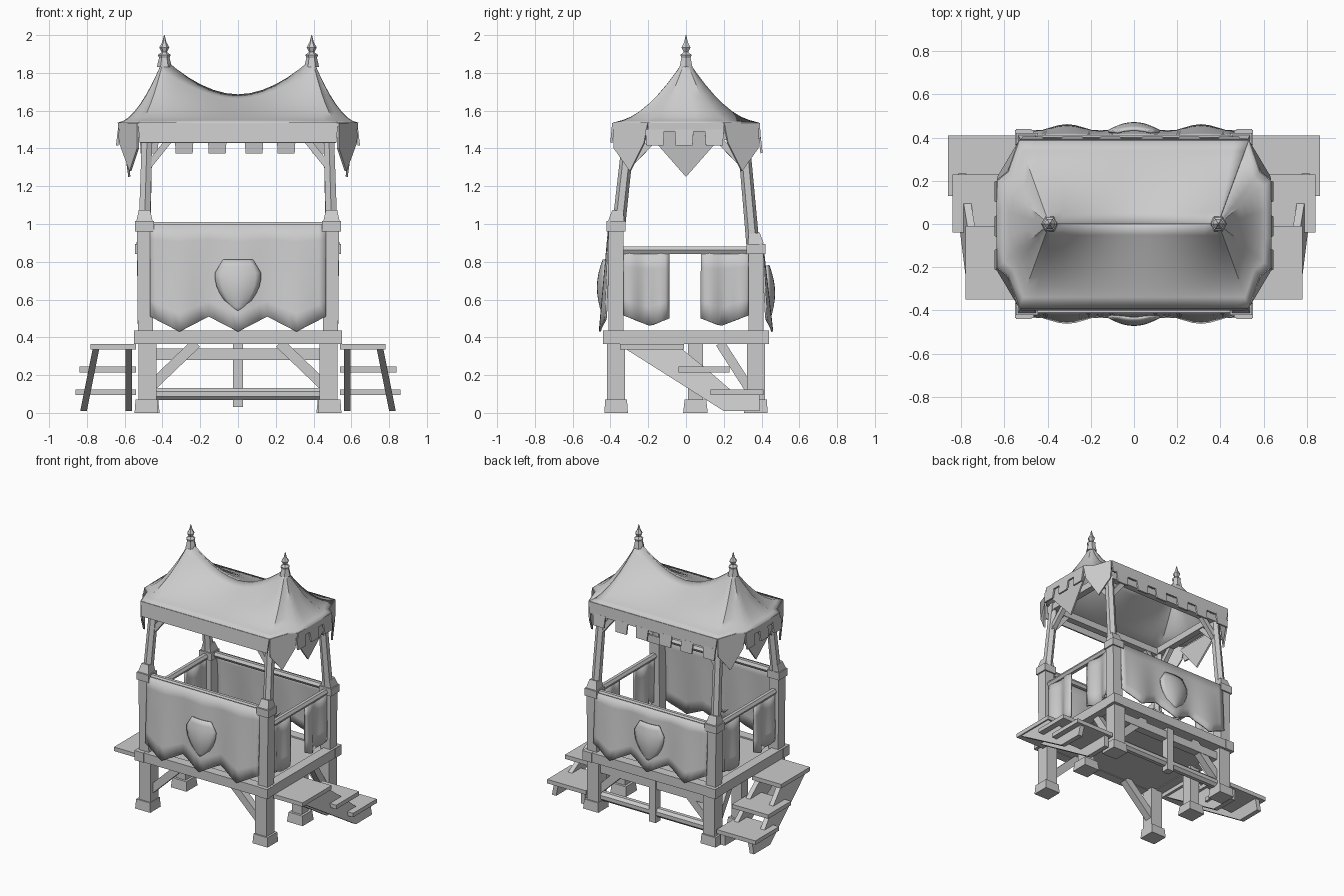
import bpy, bmesh, math
from mathutils import Vector

cube = bpy.data.objects.get("Cube")
if cube:
    bpy.data.objects.remove(cube, do_unlink=True)

grey = bpy.data.materials.new("plain grey")
grey.use_nodes = True
grey.diffuse_color = (0.6, 0.6, 0.6, 1)
grey.node_tree.nodes["Principled BSDF"].inputs["Base Color"].default_value = (0.6, 0.6, 0.6, 1)


def build(name, verts, faces, thick=0, smooth=False):
    """Mesh object from points; thick > 0 turns a sheet into cloth."""
    mesh = bpy.data.meshes.new(name)
    mesh.from_pydata([tuple(v) for v in verts], [], faces)
    bm = bmesh.new()
    bm.from_mesh(mesh)
    bmesh.ops.recalc_face_normals(bm, faces=bm.faces)
    bm.to_mesh(mesh)
    bm.free()
    mesh.materials.append(grey)
    obj = bpy.data.objects.new(name, mesh)
    bpy.context.collection.objects.link(obj)
    if thick:
        mod = obj.modifiers.new("thickness", 'SOLIDIFY')
        mod.thickness = thick
        mod.offset = 0
    if smooth:
        bpy.ops.object.select_all(action='DESELECT')
        obj.select_set(True)
        bpy.context.view_layer.objects.active = obj
        bpy.ops.object.shade_smooth_by_angle(angle=math.radians(40))
    return obj


def loft(name, rings, smooth=False):
    """Closed solid through rings of equal point count."""
    n = len(rings[0])
    verts = [p for r in rings for p in r]
    faces = [(a * n + i, a * n + (i + 1) % n, a * n + n + (i + 1) % n, a * n + n + i)
             for a in range(len(rings) - 1) for i in range(n)]
    faces += [tuple(range(n)), tuple(range(len(verts) - n, len(verts)))]
    return build(name, verts, faces, smooth=smooth)


def beam(name, a, b, w, w2=None, sides=4):
    """Straight timber from a to b, w wide, tapering to w2."""
    a, b = Vector(a), Vector(b)
    d = (b - a).normalized()
    u = d.cross(Vector((0, 1, 0)) if abs(d.y) < 0.9 else Vector((1, 0, 0))).normalized()
    v = d.cross(u)
    rings = []
    for p, size in ((a, w), (b, w2 or w)):
        r = size / 2 / math.cos(math.pi / sides)
        angles = [(i + 0.5) * 2 * math.pi / sides for i in range(sides)]
        rings.append([p + r * (u * math.cos(t) + v * math.sin(t)) for t in angles])
    return loft(name, rings, smooth=sides > 4)


def box(name, x, y, z):
    """Box given by its (low, high) range on each axis."""
    return loft(name, [[(x[0], y[0], h), (x[1], y[0], h), (x[1], y[1], h), (x[0], y[1], h)] for h in z])


def grid(name, point, nu, nv, thick=0.012):
    """Cloth sheet sampled from point(u, v), both from 0 to 1."""
    verts = [point(i / nu, j / nv) for j in range(nv + 1) for i in range(nu + 1)]
    faces = [(j * (nu + 1) + i, j * (nu + 1) + i + 1, (j + 1) * (nu + 1) + i + 1, (j + 1) * (nu + 1) + i)
             for j in range(nv) for i in range(nu)]
    return build(name, verts, faces, thick, True)


def panel(name, pts):
    return build(name, pts, [tuple(range(len(pts)))], 0.012)


# Platform
box("platform_floor", (-0.52, 0.52), (-0.41, 0.41), (0.37, 0.425))
for s in (-1, 1):
    beam("platform_long_edge", (-0.55, s * 0.4, 0.4), (0.55, s * 0.4, 0.4), 0.07)
    beam("platform_short_edge", (s * 0.51, -0.44, 0.4), (s * 0.51, 0.44, 0.4), 0.072)

# Legs, posts and their collars
for sx in (-1, 1):
    for sy in (-1, 1):
        top = 1.0 if sy < 0 else 0.88
        x, y = sx * 0.49, sy * 0.37
        beam("foot", (sx * 0.485, y, 0), (sx * 0.485, y, 0.07), 0.125, 0.115)
        beam("leg", (sx * 0.48, y, 0.05), (sx * 0.48, y, 0.38), 0.095)
        beam("lower_post", (x, y, 0.4), (sx * 0.495, y, top), 0.08)
        beam("post_collar", (sx * 0.495, y, top - 0.04), (sx * 0.495, y, top + 0.015), 0.1)
        beam("collar_taper", (sx * 0.495, y, top + 0.01), (sx * 0.495, y - sy * 0.01, top + 0.07), 0.085, 0.06)
        beam("upper_post", (sx * 0.495, sy * 0.355, top), (sx * 0.48, sy * 0.3, 1.5), 0.06, 0.055, 6)
        beam("upper_long_brace", (sx * 0.48, sy * 0.315, 1.3), (sx * 0.36, sy * 0.305, 1.45), 0.035)
        beam("upper_short_brace", (sx * 0.485, sy * 0.315, 1.3), (sx * 0.48, sy * 0.17, 1.45), 0.035)
        beam("leg_brace", (sx * 0.46, sy * 0.36, 0.14), (sx * 0.22, sy * 0.36, 0.37), 0.055)
    beam("back_side_brace", (sx * 0.48, 0.34, 0.12), (sx * 0.48, 0.18, 0.37), 0.05)
    beam("middle_foot", (sx * 0.48, 0.05, 0), (sx * 0.48, 0.05, 0.07), 0.13, 0.115)
    beam("middle_leg", (sx * 0.48, 0.05, 0.05), (sx * 0.48, 0.05, 0.38), 0.08)
    beam("side_rail", (sx * 0.495, -0.37, 0.862), (sx * 0.495, 0.37, 0.862), 0.04, sides=6)
    beam("roof_short_beam", (sx * 0.48, -0.33, 1.47), (sx * 0.48, 0.33, 1.47), 0.05)

# Rails and cross timbers
for sy, z in ((-1, 0.99), (1, 0.87)):
    beam("long_rail", (-0.52, sy * 0.375, z), (0.52, sy * 0.375, z), 0.04, sides=6)
    beam("roof_long_beam", (-0.51, sy * 0.31, 1.46), (0.51, sy * 0.31, 1.46), 0.05)
beam("low_tie_beam", (-0.46, 0.36, 0.1), (0.46, 0.36, 0.1), 0.065, sides=8)
beam("high_tie_beam", (-0.46, 0.36, 0.31), (0.46, 0.36, 0.31), 0.06)
beam("middle_strut", (0, 0.37, 0.03), (0, 0.37, 0.38), 0.055)


# Long banners with a pointed hem, each carrying a bulging shield
def banner(sy, top):
    def point(u, v):
        x = -0.465 + 0.93 * u
        tri = abs((x / 0.31 + 0.5) % 1 - 0.5) * 2
        hem = 0.43 + 0.08 * tri
        wave = 0.016 * math.cos(2 * math.pi * x / 0.31) * v
        return (x, sy * (0.405 + 0.035 * v + wave), top + (hem - top) * v)
    return point


def shield(sy, top):
    def point(u, v):
        half = 0.12 * min(1, 0.65 + 1.4 * v) * (1 - max(0, v - 0.3) ** 2 / 0.5)
        w = 2 * u - 1
        swell = 0.035 * math.sin(math.pi * (0.1 + 0.85 * v))
        return (w * half, sy * (0.425 + 0.012 * v + swell * (1 - w * w)), top - 0.28 * v)
    return point


for sy, title, top, crest in ((-1, "front", 1.0, 0.81), (1, "back", 0.88, 0.78)):
    grid(title + "_banner", banner(sy, top), 24, 6)
    grid(title + "_shield", shield(sy, crest), 8, 8)


# Side curtains either side of the doorway
def curtain(sx, y0, y1):
    def point(u, v):
        hem = 0.46 + 0.05 * abs(2 * u - 1.2)
        fold = 0.018 * math.sin(u * 3 * math.pi) * (0.4 + 0.6 * v)
        return (sx * (0.495 + fold), y0 + (y1 - y0) * u, 0.86 + (hem - 0.86) * v)
    return point


for sx in (-1, 1):
    grid("front_side_curtain", curtain(sx, -0.34, -0.09), 12, 4)
    grid("back_side_curtain", curtain(sx, 0.34, 0.08), 12, 4)

# Stairs on both ends, going down towards the back
treads = (("top_tread", 0.78, -0.35, -0.01, 0.365), ("middle_tread", 0.84, -0.04, 0.23, 0.245),
          ("low_tread", 0.86, 0.13, 0.41, 0.125))
side_shape = [(-0.33, 0.345), (-0.03, 0.345), (0.1, 0.24), (0.25, 0.11), (0.39, 0.1), (0.39, 0.01), (0.2, 0.01)]
for sx in (-1, 1):
    for name, outer, y0, y1, z in treads:
        box(name, sorted((sx * 0.54, sx * outer)), (y0, y1), (z - 0.03, z))
    for x, lean in ((0.56, 0.0), (0.73, 0.2)):
        loft("stair_stringer", [[(sx * (x + d + lean * (0.36 - z)), y, z) for y, z in side_shape]
                                for d in (0, 0.035)])

# Tent roof: eave outline swept up to a sagging ridge between two peaks
EAVE, PEAK = 1.53, 0.39
corner = [(0.53, 0.385), (0.58, 0.24), (0.63, 0.2), (0.635, 0.07)]
right = corner + [(x, -y) for x, y in reversed(corner)]
front = [(0.53 - 1.06 * i / 16, -0.385) for i in range(1, 16)]
outline = right + front
outline += [(-x, -y) for x, y in outline]


def roof_point(u, v):
    x, y = outline[round(u * len(outline)) % len(outline)]
    rx = max(-PEAK, min(PEAK, x))
    sharp = (abs(rx) / PEAK) ** 1.9
    ridge = 1.68 + 0.19 * sharp
    rise = (1 - v) ** (1.2 + 0.55 * sharp)
    return (rx + (x - rx) * v, y * v, EAVE + (ridge - EAVE) * rise)


grid("tent_roof", roof_point, len(outline), 8, 0.014)

# Hanging edges of the roof
panel("front_valance", [(-0.53, -0.385, 1.535), (0.53, -0.385, 1.535), (0.52, -0.395, 1.43), (-0.52, -0.395, 1.43)])
panel("back_valance", [(-0.53, 0.385, 1.535), (0.53, 0.385, 1.535), (0.52, 0.39, 1.45), (-0.52, 0.39, 1.45)])
for x in (-0.47, -0.285, -0.11, 0.085, 0.255, 0.44):
    panel("back_tab", [(x - 0.05, 0.39, 1.46), (x + 0.05, 0.39, 1.46), (x + 0.045, 0.4, 1.375), (x - 0.045, 0.4, 1.375)])
for s in (-1, 1):
    panel("side_valance", [(s * 0.63, -0.2, 1.535), (s * 0.63, 0.2, 1.535), (s * 0.63, 0.2, 1.49), (s * 0.63, -0.2, 1.49)])
    for y in (-0.165, -0.01, 0.15):
        panel("side_tab", [(s * 0.63, y - 0.05, 1.5), (s * 0.63, y + 0.05, 1.5),
                           (s * 0.64, y + 0.045, 1.415), (s * 0.64, y - 0.045, 1.415)])
    panel("side_pennant", [(s * 0.61, -0.22, 1.5), (s * 0.61, 0.22, 1.5), (s * 0.575, 0, 1.25)])
    for t in (-1, 1):
        panel("corner_drape", [(s * 0.53, t * 0.385, 1.535), (s * 0.58, t * 0.24, 1.535), (s * 0.63, t * 0.2, 1.535),
                               (s * 0.625, t * 0.22, 1.43), (s * 0.57, t * 0.295, 1.28), (s * 0.53, t * 0.38, 1.4)])

# Turned finials on the two peaks
profile = [(0.04, 1.83), (0.028, 1.88), (0.034, 1.895), (0.014, 1.91), (0.027, 1.935), (0.012, 1.96), (0.002, 2.0)]
for s in (-1, 1):
    loft("finial", [[(s * PEAK + r * math.cos(k * math.pi / 3), r * math.sin(k * math.pi / 3), z)
                     for k in range(6)] for r, z in profile])
